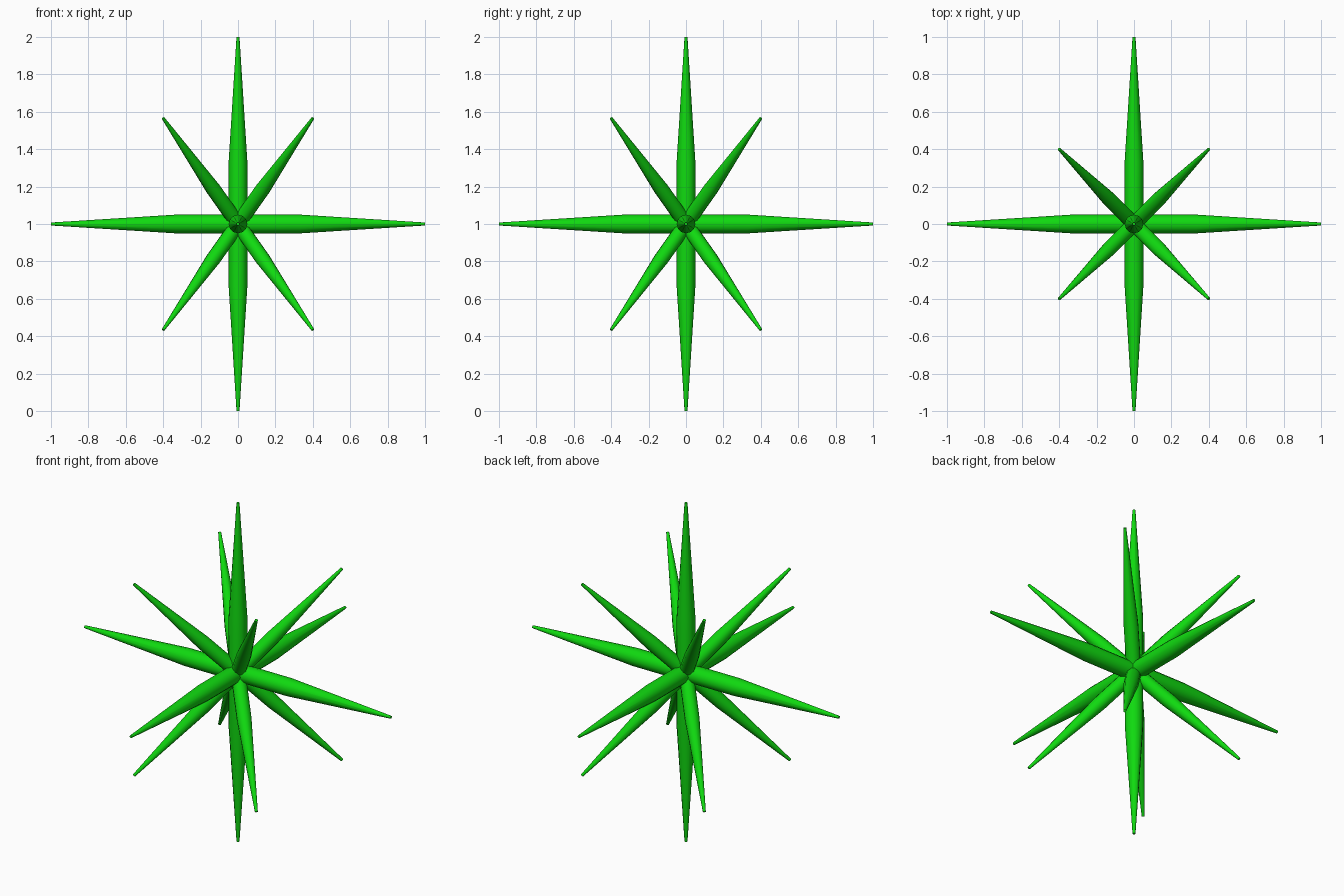
import bpy, bmesh
from math import cos, sin, pi
from mathutils import Vector

if "Cube" in bpy.data.objects:
    bpy.data.objects.remove(bpy.data.objects["Cube"])

green = bpy.data.materials.new("bright green")
green.diffuse_color = (0.005, 0.7, 0.005, 1)
green.use_nodes = True
green.node_tree.nodes["Principled BSDF"].inputs["Base Color"].default_value = green.diffuse_color

CENTRE = Vector((0, 0, 1))
SIDES = 12


def spike(name, direction, length, radius, tip):
    """Round spike: straight for its inner third, then tapering to a blunt tip."""
    bm = bmesh.new()
    rings = []
    for z, r in ((0, radius), (length / 3, radius), (length, tip)):
        rings.append([bm.verts.new((r * cos(2 * pi * i / SIDES), r * sin(2 * pi * i / SIDES), z))
                      for i in range(SIDES)])
    for a, b in zip(rings, rings[1:]):
        for i in range(SIDES):
            j = (i + 1) % SIDES
            bm.faces.new((a[i], a[j], b[j], b[i])).smooth = True
    bm.faces.new(rings[0][::-1])
    bm.faces.new(rings[-1])
    mesh = bpy.data.meshes.new(name)
    bm.to_mesh(mesh)
    bm.free()
    mesh.materials.append(green)
    obj = bpy.data.objects.new(name, mesh)
    bpy.context.collection.objects.link(obj)
    obj.location = CENTRE
    obj.rotation_mode = 'QUATERNION'
    obj.rotation_quaternion = Vector((0, 0, 1)).rotation_difference(direction)
    # keep the end caps crisp
    bpy.ops.object.select_all(action='DESELECT')
    obj.select_set(True)
    bpy.context.view_layer.objects.active = obj
    bpy.ops.object.shade_smooth_by_angle(angle=pi / 4)


# Six long spikes along the axes
for axis in range(3):
    for sign in (1, -1):
        d = Vector((0, 0, 0))
        d[axis] = sign
        spike("long_spike", d, 1.0, 0.05, 0.008)

# Eight shorter diagonal spikes, tilted 45 degrees up and down
for x in (1, -1):
    for y in (1, -1):
        for z in (1, -1):
            d = Vector((x * 0.5, y * 0.5, z * 0.5 ** 0.5))
            spike("diagonal_spike", d, 0.8, 0.04, 0.008)
